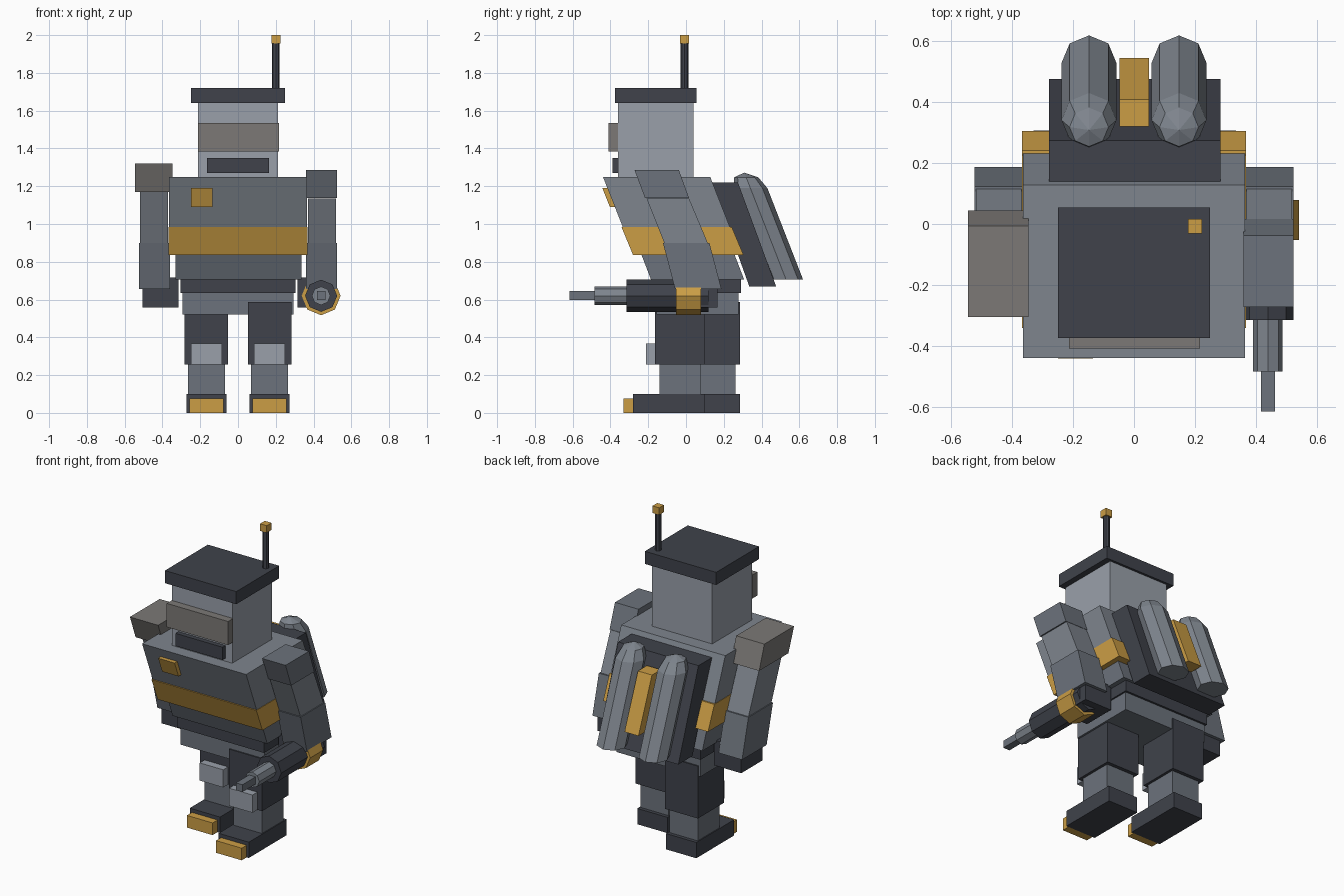
import bpy, bmesh, math
from mathutils import Vector

if "Cube" in bpy.data.objects:
    bpy.data.objects.remove(bpy.data.objects["Cube"])


def material(name, rgb):
    m = bpy.data.materials.new(name)
    m.diffuse_color = (*rgb, 1)
    m.use_nodes = True
    m.node_tree.nodes["Principled BSDF"].inputs["Base Color"].default_value = m.diffuse_color
    return m


GOLD = material("gold", (0.60, 0.34, 0.06))
DARK = material("dark_grey", (0.05, 0.055, 0.07))
STEEL = material("steel", (0.15, 0.17, 0.20))
MID = material("mid_steel", (0.21, 0.235, 0.27))
LIGHT = material("light_steel", (0.32, 0.35, 0.40))
WARM = material("warm_grey", (0.20, 0.19, 0.18))


def finish(name, bm, mat):
    bmesh.ops.recalc_face_normals(bm, faces=bm.faces[:])
    me = bpy.data.meshes.new(name)
    bm.to_mesh(me)
    bm.free()
    me.materials.append(mat)
    ob = bpy.data.objects.new(name, me)
    bpy.context.collection.objects.link(ob)
    return ob


def block(name, mat, x, z, y, y_top=None):
    """Box; y is the depth range at the bottom, y_top at the top (leaning parts)."""
    bm = bmesh.new()
    bmesh.ops.create_cube(bm, size=1)
    for v in bm.verts:
        ys = (y_top or y) if v.co.z > 0 else y
        v.co = (x[v.co.x > 0], ys[v.co.y > 0], z[v.co.z > 0])
    return finish(name, bm, mat)


def tube(name, mat, rings, axis="z", sides=8):
    """Low-poly tube through (centre, radius) rings; radius 0 makes a point."""
    bm = bmesh.new()
    loops = []
    for c, r in rings:
        loop = []
        for i in range(sides):
            a = 2 * math.pi * i / sides
            u, w = r * math.cos(a), r * math.sin(a)
            loop.append(bm.verts.new(Vector(c) + Vector((u, w, 0) if axis == "z" else (u, 0, w))))
        loops.append(loop)
    for p, q in zip(loops, loops[1:]):
        for i in range(sides):
            j = (i + 1) % sides
            bm.faces.new((p[i], p[j], q[j], q[i]))
    bm.faces.new(loops[0])
    if rings[-1][1] > 0:
        bm.faces.new(loops[-1])
    bmesh.ops.remove_doubles(bm, verts=bm.verts[:], dist=1e-5)
    return finish(name, bm, mat)


def mirrored(x, s):
    return x if s > 0 else (-x[1], -x[0])


# Head
block("head", LIGHT, (-.212, .212), (1.25, 1.64), (-.36, .04))
block("head_cap", DARK, (-.25, .25), (1.64, 1.72), (-.375, .055))
block("visor", WARM, (-.213, .217), (1.385, 1.535), (-.41, -.36))
block("mouth", DARK, (-.165, .165), (1.27, 1.35), (-.39, -.36))
tube("antenna", DARK, [((.2, -.008, 1.72), .02), ((.2, -.008, 1.955), .02)])
block("antenna_tip", GOLD, (.177, .224), (1.955, 2.0), (-.032, .016))

# Leaning torso
block("chest", MID, (-.365, .365), (.985, 1.25), (-.335, .232), (-.44, .128))
block("chest_band", GOLD, (-.368, .368), (.835, .985), (-.28, .305), (-.342, .242))
block("abdomen", STEEL, (-.33, .335), (.705, .835), (-.185, .308), (-.235, .258))
block("chest_badge", GOLD, (-.25, -.135), (1.09, 1.19), (-.403, -.37), (-.443, -.41))
block("waist", DARK, (-.305, .305), (.635, .705), (-.175, .29))
block("hips", STEEL, (-.295, .295), (.52, .635), (-.155, .277))

# Backpack with two tanks
block("backpack", DARK, (-.28, .284), (.67, 1.22), (.335, .477), (.138, .275))
block("backpack_strip", GOLD, (-.048, .05), (.815, 1.15), (.455, .545), (.32, .41))
for s, side in ((1, "right"), (-1, "left")):
    rings = [(.705, .09), (1.19, .09), (1.247, .064), (1.272, 0)]
    tube(side + "_tank", MID,
         [((.148 * s, .53 - .39 * (z - .705), z), r) for z, r in rings])

# Arms
    top = 1.135 if s > 0 else 1.17
    block(side + "_upper_arm", MID, mirrored((.37, .519), s), (.9, top),
          (-.115, .115), (-.115 - .4 * (top - .9), .115 - .42 * (top - .9)))
    block(side + "_forearm", STEEL, mirrored((.36, .525), s), (.655, .9),
          (-.058, .188), (-.122, .124))
    block(side + "_hand", DARK, mirrored((.315, .505), s), (.557, .717), (-.045, .168))

# Legs, the right one striding forward
    d = 0 if s > 0 else .185
    for part, mat, x, z, y in (
            ("thigh", DARK, (.052, .283), (.255, .587), (-.163, .1)),
            ("knee_pad", LIGHT, (.085, .25), (.255, .367), (-.212, -.163)),
            ("shin", STEEL, (.068, .266), (.1, .255), (-.14, .077)),
            ("foot", DARK, (.06, .272), (0, .1), (-.28, .1)),
            ("toe", GOLD, (.077, .257), (0, .077), (-.33, -.28))):
        block(side + "_" + part, mat, mirrored(x, s), z, (y[0] + d, y[1] + d))

# Shoulders
block("right_shoulder", STEEL, (.36, .525), (1.137, 1.287), (-.217, .016), (-.273, -.038))
block("left_shoulder", WARM, (-.545, -.347), (1.17, 1.32), (-.248, .045), (-.305, -.007))

# Arm cannon
gx, gz = .44, .62
for name, mat, y0, y1, r in (("gun_body", DARK, -.316, .12, .085),
                             ("gun_band", GOLD, -.052, .079, .103),
                             ("gun_barrel", MID, -.485, -.316, .049)):
    tube(name, mat, [((gx, y0, gz), r), ((gx, y1, gz), r)], axis="y")
block("gun_muzzle", STEEL, (gx - .023, gx + .023), (gz - .022, gz + .024), (-.617, -.485))
